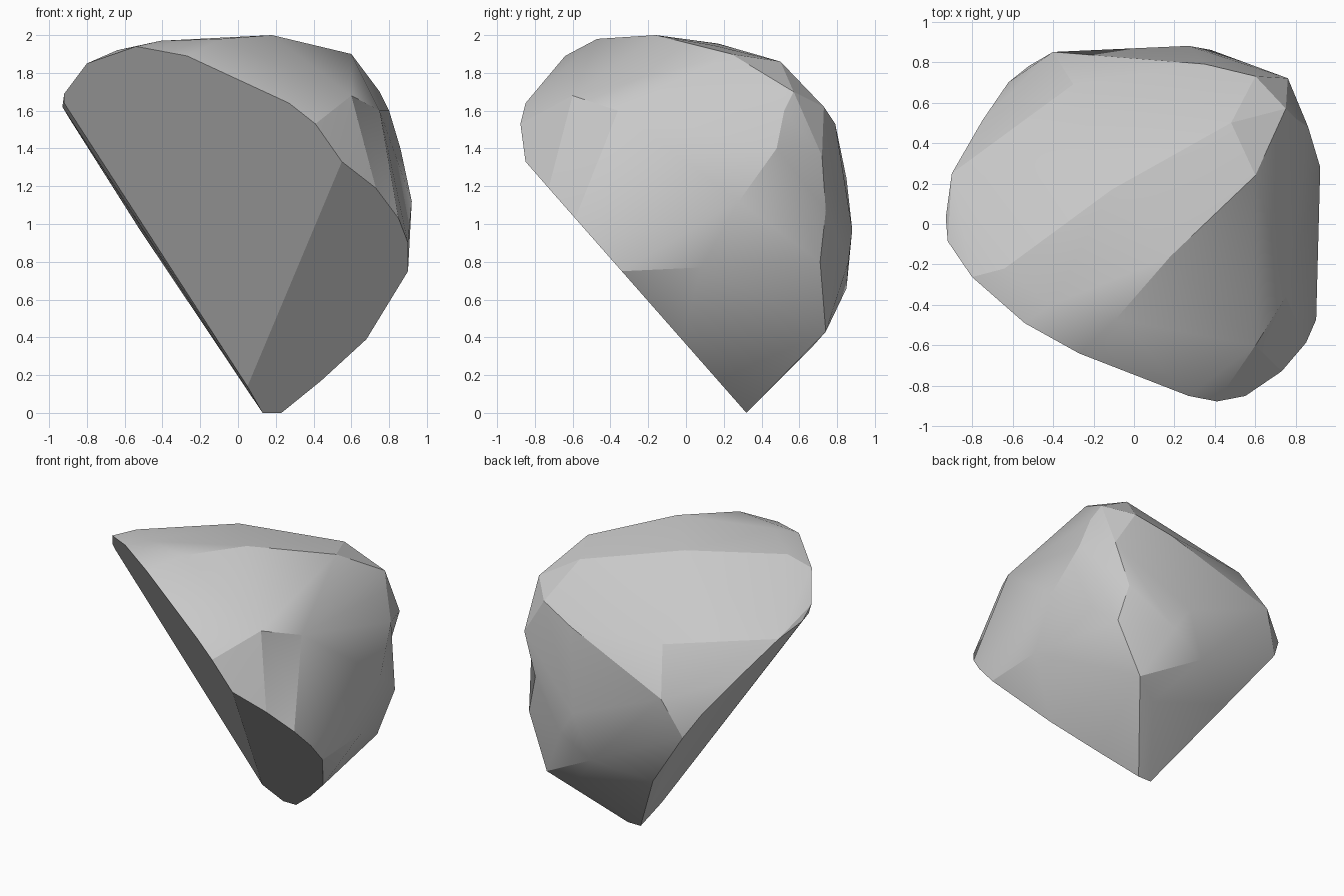
import bpy
import bmesh
from math import radians
from mathutils import Vector
from mathutils.geometry import intersect_point_line

# Remove the default object only
default_cube = bpy.data.objects.get("Cube")
if default_cube is not None:
    bpy.data.objects.remove(default_cube, do_unlink=True)


def make_material(name, color):
    material = bpy.data.materials.new(name)
    material.use_nodes = True
    material.diffuse_color = color
    shader = next(n for n in material.node_tree.nodes if n.type == "BSDF_PRINCIPLED")
    shader.inputs["Base Color"].default_value = color
    shader.inputs["Roughness"].default_value = 0.9
    return material


# The two flat split faces at the front, as planes that give y from x and z
def main_split(x, z):
    return (x, .318 - .667 * x - .602 * z, z)


def side_split(x, z):
    return (x, .32 - .88 * z, z)


def distance_to_edge(edge, point):
    a, b = (v.co for v in edge.verts)
    nearest, factor = intersect_point_line(point, a, b)
    return (point - a.lerp(b, min(max(factor, 0), 1))).length


# Chip the nearest ridge of a triangulated skin, down to the given point
def chip_ridge(bm, point):
    point = Vector(point)
    ridge = min(bm.edges, key=lambda e: distance_to_edge(e, point))
    corner = bmesh.utils.edge_split(ridge, ridge.verts[0], .5)[1]
    neighbours = {e.other_vert(corner) for e in corner.link_edges}
    for face in list(corner.link_faces):
        opposite = next(v for v in face.verts if v is not corner and v not in neighbours)
        bmesh.utils.face_split(face, corner, opposite)
    corner.co = point


# Outline of the large split face, seen from the front
main_outline = [(.55, 1.33), (.41, 1.53), (.27, 1.64), (0, 1.75), (-.27, 1.89),
                (-.54, 1.94), (-.8, 1.85), (-.92, 1.69), (-.92, 1.64), (.05, .14)]

# Outline of the smaller split face
side_outline = [(.73, 1.19), (.85, 1.03), (.9, .9), (.9, .75), (.68, .39),
                (.44, .17), (.33, .1), (.23, 0), (.13, 0)]

# Worn crown
crown = [(-.64, -.22, 1.92), (-.41, -.4, 1.97), (-.09, -.47, 1.98), (.18, -.16, 2),
         (-.11, .17, 1.955), (.33, .15, 1.945), (.6, .24, 1.9), (.48, .5, 1.86),
         (.75, .57, 1.7), (.6, .73, 1.62), (.35, .79, 1.53), (-.3, .69, 1.54),
         (-.5, .52, 1.52), (-.7, .3, 1.62)]

# Flank on the model's left
left_flank = [(.6, -.6, 1.68), (.75, -.36, 1.6), (.8, .52, 1.6), (.86, .48, 1.4),
              (.92, .28, 1.12), (.76, .72, 1.36), (.9, .08, .77), (.82, .42, .84)]

# Back and underside
back = [(-.93, .03, 1.62), (-.9, .25, 1.57), (-.75, .51, 1.34), (-.62, .7, 1.14),
        (-.52, .78, .97), (-.4, .85, 1.24), (.27, .88, .97), (.38, .86, .8),
        (.73, .71, .8), (.57, .74, .43), (.4, .66, .34), (.15, .85, .66),
        (-.21, .67, .54)]

points = [main_split(x, z) for x, z in main_outline]
points += [side_split(x, z) for x, z in side_outline]
points += crown + left_flank + back

# Wrap the corner points in a closed faceted skin
bm = bmesh.new()
for point in points:
    bm.verts.new(point)
bmesh.ops.convex_hull(bm, input=bm.verts[:])
loose = [v for v in bm.verts if not v.link_faces]
bmesh.ops.delete(bm, geom=loose, context="VERTS")

# Hollows in the left flank, toward the back and toward the front
chip_ridge(bm, (.66, .74, 1.07))
chip_ridge(bm, (.73, -.51, 1.35))

# Merge the slivers lying in one plane, so that each facet is clean
bmesh.ops.dissolve_limit(bm, angle_limit=radians(2), verts=bm.verts[:], edges=bm.edges[:])
bmesh.ops.recalc_face_normals(bm, faces=bm.faces[:])

mesh = bpy.data.meshes.new("boulder")
bm.to_mesh(mesh)
bm.free()
mesh.materials.append(make_material("stone grey", (.58, .58, .58, 1)))

boulder = bpy.data.objects.new("boulder", mesh)
bpy.context.collection.objects.link(boulder)

# Worn corners are smooth, broken edges stay sharp
for other in bpy.context.selected_objects:
    other.select_set(False)
bpy.context.view_layer.objects.active = boulder
boulder.select_set(True)
bpy.ops.object.shade_smooth_by_angle(angle=radians(20))
